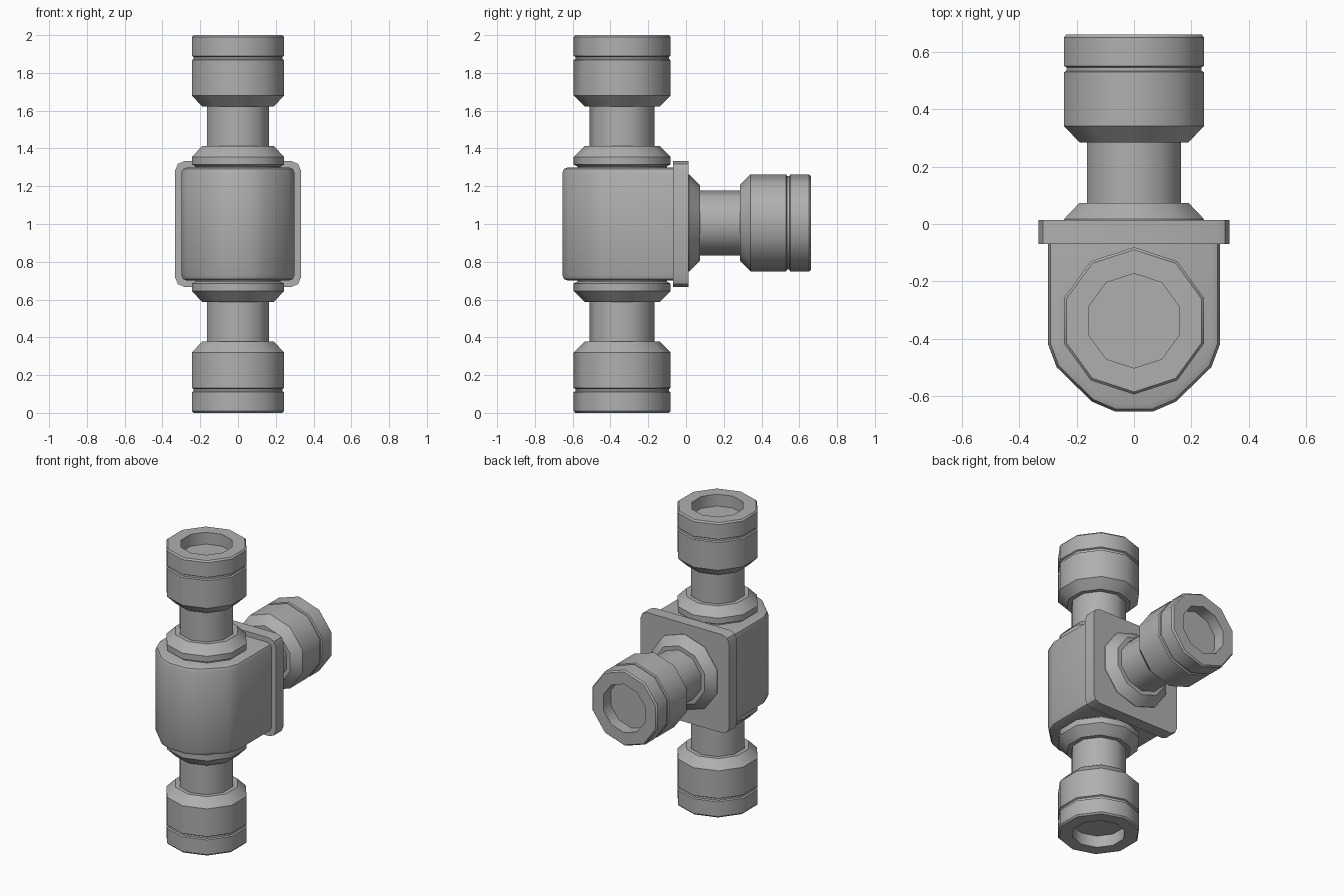
import bpy, bmesh, math
from mathutils import Matrix

cube = bpy.data.objects.get("Cube")
if cube:
    bpy.data.objects.remove(cube, do_unlink=True)

grey = bpy.data.materials.new("plain_grey")
grey.use_nodes = True
COLOR = (0.43, 0.43, 0.43, 1)
grey.diffuse_color = COLOR
grey.node_tree.nodes["Principled BSDF"].inputs["Base Color"].default_value = COLOR


def finish(bm, name, matrix=Matrix()):
    """Turn a bmesh into a placed, shaded object."""
    bmesh.ops.recalc_face_normals(bm, faces=bm.faces)
    mesh = bpy.data.meshes.new(name)
    bm.to_mesh(mesh)
    bm.free()
    mesh.materials.append(grey)
    obj = bpy.data.objects.new(name, mesh)
    obj.matrix_world = matrix
    bpy.context.collection.objects.link(obj)
    bpy.ops.object.select_all(action='DESELECT')
    obj.select_set(True)
    bpy.context.view_layer.objects.active = obj
    bpy.ops.object.shade_smooth_by_angle(angle=math.radians(40))
    return obj


def lathe(name, profile, matrix, sides=10):
    """Spin (radius, height) points into a capped ten-sided solid."""
    bm = bmesh.new()
    angles = [math.pi / 2 + math.tau * i / sides for i in range(sides)]
    rings = [[bm.verts.new((r * math.cos(a), r * math.sin(a), h)) for a in angles]
             for r, h in profile]
    for low, high in zip(rings, rings[1:]):
        for i in range(sides):
            j = (i + 1) % sides
            bm.faces.new((low[i], low[j], high[j], high[i]))
    bm.faces.new(rings[0])
    bm.faces.new(rings[-1])
    finish(bm, name, matrix)


def prism(outline, low, high):
    """Extrude an (x, y) outline between two heights."""
    bm = bmesh.new()
    face = bm.faces.new([bm.verts.new((x, y, low)) for x, y in outline])
    top = bmesh.ops.extrude_face_region(bm, geom=[face])["geom"]
    bmesh.ops.translate(bm, vec=(0, 0, high - low),
                        verts=[v for v in top if isinstance(v, bmesh.types.BMVert)])
    return bm


# Valve body: rounded front, soft top and bottom rims
half = [(0.30, -0.05), (0.30, -0.42), (0.27, -0.50), (0.147, -0.62), (0.065, -0.655)]
bm = prism(half + [(-x, y) for x, y in reversed(half)], 0.70, 1.30)
rims = [e for e in bm.edges if abs(e.verts[0].co.z - e.verts[1].co.z) < 0.01
        and min(v.co.y for v in e.verts) < -0.1]
bmesh.ops.bevel(bm, geom=rims, offset=0.03, segments=2, profile=0.5, affect='EDGES')
finish(bm, "valve_body")

# Back mounting plate with rounded corners
bm = bmesh.new()
bmesh.ops.create_cube(bm, size=1)
bmesh.ops.scale(bm, vec=(0.666, 0.083, 0.666), verts=bm.verts)
corners = [e for e in bm.edges if abs(e.verts[0].co.y - e.verts[1].co.y) > 0.01]
bmesh.ops.bevel(bm, geom=corners, offset=0.05, segments=2, profile=0.5, affect='EDGES')
finish(bm, "mounting_plate", Matrix.Translation((0, -0.028, 1)))

# Pipe branches: base flange, pipe and grooved collar with a socket
FLANGE = [(0.237, 0.29), (0.237, 0.305), (0.257, 0.315), (0.257, 0.355), (0.20, 0.412)]
PIPE = [(0.172, 0.40), (0.172, 0.64)]
COLLAR = [(0.20, 0.623), (0.257, 0.68), (0.257, 0.868), (0.248, 0.873), (0.248, 0.885),
          (0.257, 0.89), (0.257, 0.99), (0.248, 1.0), (0.165, 1.0), (0.165, 0.92)]
branches = {"top": (0, 1.0), "bottom": (180, 1.0), "back": (-90, 1.006)}
for side, (turn, z) in branches.items():
    place = Matrix.Translation((0, -0.338, z)) @ Matrix.Rotation(math.radians(turn), 4, 'X')
    for part, profile in (("flange", FLANGE), ("pipe", PIPE), ("collar", COLLAR)):
        lathe(f"{side}_{part}", profile, place)
